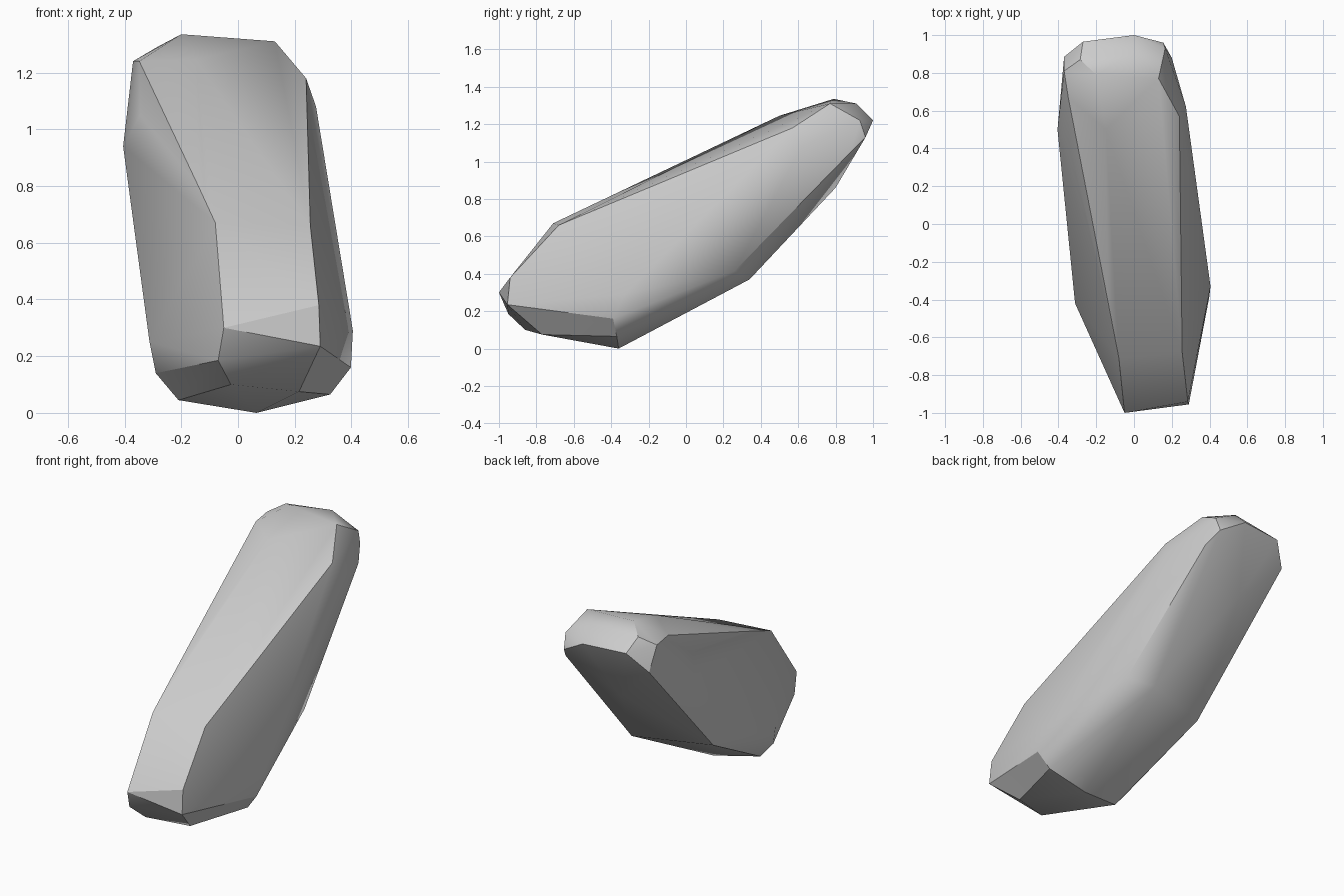
import bpy
import bmesh
import math

# Remove the default cube only
cube = bpy.data.objects.get("Cube")
if cube:
    bpy.data.objects.remove(cube, do_unlink=True)


def make_material(name, colour):
    material = bpy.data.materials.new(name)
    material.use_nodes = True
    material.diffuse_color = colour
    shader = material.node_tree.nodes["Principled BSDF"]
    shader.inputs["Base Color"].default_value = colour
    return material


def make_hull(name, corner_groups, material):
    """Wrap a tight faceted skin around groups of corner points."""
    bm = bmesh.new()
    for corners in corner_groups:
        for corner in corners:
            bm.verts.new(corner)
    bmesh.ops.convex_hull(bm, input=list(bm.verts), use_existing_faces=False)
    spare = [v for v in bm.verts if not v.link_faces]
    bmesh.ops.delete(bm, geom=spare, context="VERTS")
    bmesh.ops.recalc_face_normals(bm, faces=list(bm.faces))
    mesh = bpy.data.meshes.new(name)
    bm.to_mesh(mesh)
    bm.free()
    mesh.materials.append(material)
    stone = bpy.data.objects.new(name, mesh)
    bpy.context.collection.objects.link(stone)
    return stone


# Blunt low nose of the boulder
nose = [
    (-.05, -1, .3), (.29, -.955, .235), (.285, -.94, .38),
    (-.07, -.95, .185), (-.025, -.86, .1), (.215, -.77, .075),
]

# Base that rests on the ground
base = [
    (.065, -.36, 0), (-.21, -.42, .045), (.325, -.37, .065),
    (.398, -.39, .16), (.405, -.33, .29), (-.29, -.43, .14), (-.312, -.42, .25),
]

# Long sloping upper face and its chamfered right shoulder
slope = [
    (-.08, -.71, .67), (.255, -.68, .66), (.24, .57, 1.18),
    (-.14, -.4, .8), (-.15, .5, 1.245),
    (-.345, .43, 1.05), (-.348, .67, 1.24),
]

# Flanks and overhanging underside
flanks = [
    (-.405, .5, .94), (-.27, .5, .7), (-.318, .19, .375),
    (.13, .34, .37), (.27, .26, .415), (.275, .62, 1.08),
    (-.12, .8, .86), (.2, .88, 1.05),
]

# Raised rounded crown
crown = [
    (.13, .77, 1.31), (-.2, .79, 1.335), (0, .91, 1.31),
    (-.285, .87, 1.29), (-.37, .81, 1.24), (-.37, .885, 1.1),
    (-.27, .965, 1.22), (0, 1, 1.22), (.165, .93, 1.22), (.155, .96, 1.13),
]

grey = make_material("stone_grey", (.6, .6, .6, 1))
boulder = make_hull("boulder", [nose, base, slope, flanks, crown], grey)

# Soft facets with crisp main edges
bpy.ops.object.select_all(action="DESELECT")
boulder.select_set(True)
bpy.context.view_layer.objects.active = boulder
bpy.ops.object.shade_smooth_by_angle(angle=math.radians(30))
